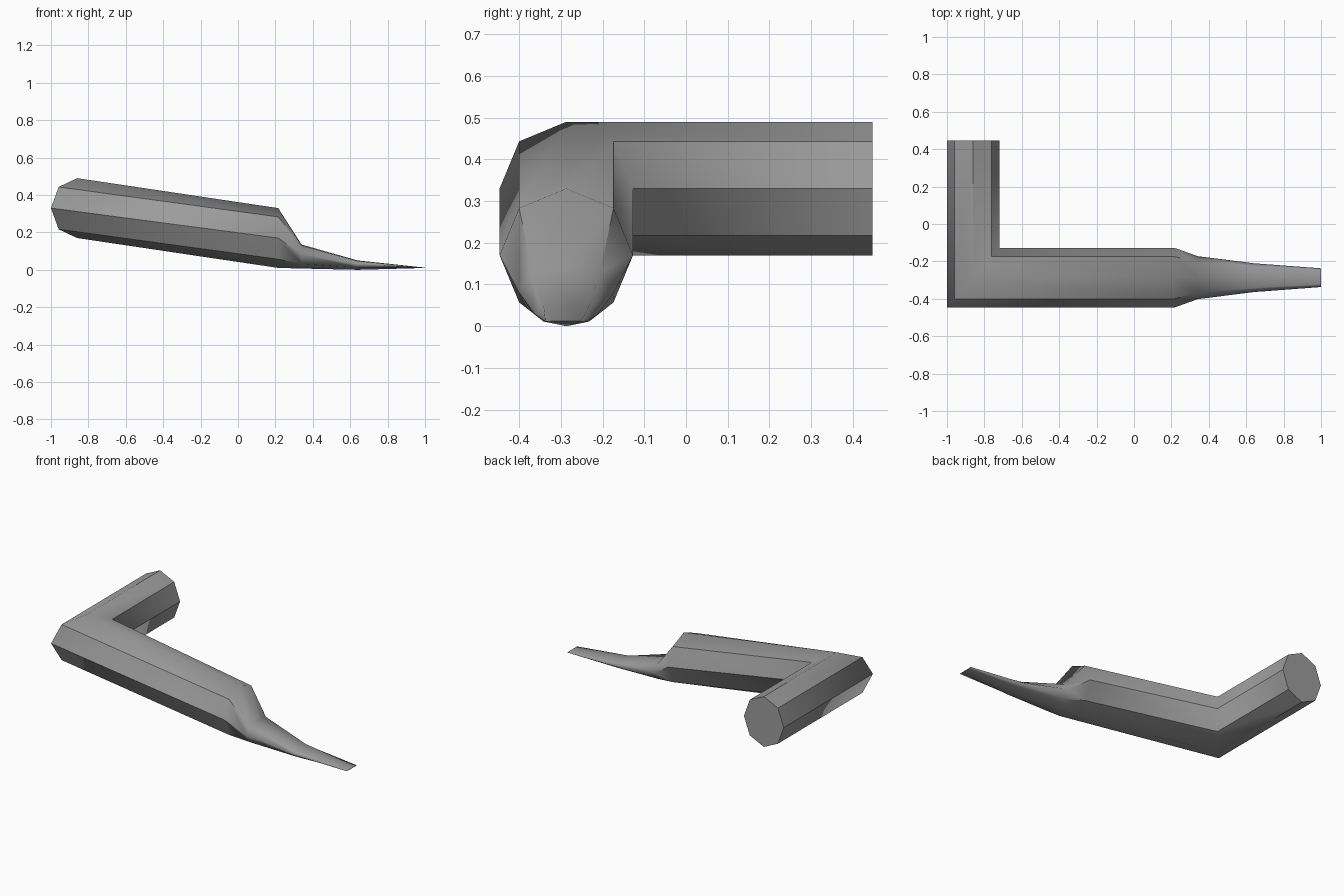
import bpy, bmesh, math

if "Cube" in bpy.data.objects:
    bpy.data.objects.remove(bpy.data.objects["Cube"])

# One colour for the whole bar
steel = bpy.data.materials.new("grey steel")
steel.diffuse_color = (0.33, 0.33, 0.33, 1)
steel.use_nodes = True
steel.node_tree.nodes["Principled BSDF"].inputs["Base Color"].default_value = steel.diffuse_color

N = 8
CY = -0.287          # centre line of the long shaft in y


def ring(bm, points):
    return [bm.verts.new(p) for p in points]


def elbow_ring(bm, y_end=None):
    """Octagon of the handle; mitred at the elbow when y_end is None."""
    pts = []
    for i in range(N):
        c, s = math.cos(math.tau * i / N), math.sin(math.tau * i / N)
        y = CY + 0.16 * c if y_end is None else y_end
        pts.append((-0.86 + 0.14 * c, y, 0.33 + 0.16 * s))
    return ring(bm, pts)


def shaft_ring(bm, x, half_width, heights):
    """heights: top, upper diagonal, side, lower diagonal, bottom."""
    top, upper, side, lower, bottom = heights
    zs = [side, upper, top, upper, side, lower, bottom, lower]
    return ring(bm, [(x, CY + half_width * math.cos(math.tau * i / N), zs[i])
                     for i in range(N)])


bm = bmesh.new()

# Handle end, mitred elbow, shaft end, then the flattened prying tip
rings = [
    elbow_ring(bm, 0.447),
    elbow_ring(bm),
    shaft_ring(bm, 0.215, 0.16, (0.33, 0.283, 0.17, 0.057, 0.01)),
    shaft_ring(bm, 0.34, 0.115, (0.135, 0.13, 0.083, 0.032, 0.007)),
    shaft_ring(bm, 0.64, 0.077, (0.05, 0.047, 0.03, 0.011, 0.0)),
    shaft_ring(bm, 1.0, 0.05, (0.012, 0.012, 0.011, 0.01, 0.01)),
]
for a, b in zip(rings, rings[1:]):
    for i in range(N):
        j = (i + 1) % N
        bm.faces.new((a[i], a[j], b[j], b[i]))
caps = [bm.faces.new(rings[0]), bm.faces.new(rings[-1])]
bmesh.ops.recalc_face_normals(bm, faces=bm.faces)

# Smooth shading with sharp lengthwise ridges and sharp caps
for f in bm.faces:
    f.smooth = True
    f.material_index = 0
for f in caps:
    for e in f.edges:
        e.smooth = False
for k, (a, b) in enumerate(zip(rings[:3], rings[1:4])):
    for i in range(N):
        if k > 0 and i in (2, 6):      # shaft top and bottom stay soft
            continue
        bm.edges.get((a[i], b[i])).smooth = False

mesh = bpy.data.meshes.new("pry_bar")
bm.to_mesh(mesh)
bm.free()
mesh.materials.append(steel)
bar = bpy.data.objects.new("pry_bar", mesh)
bpy.context.collection.objects.link(bar)
